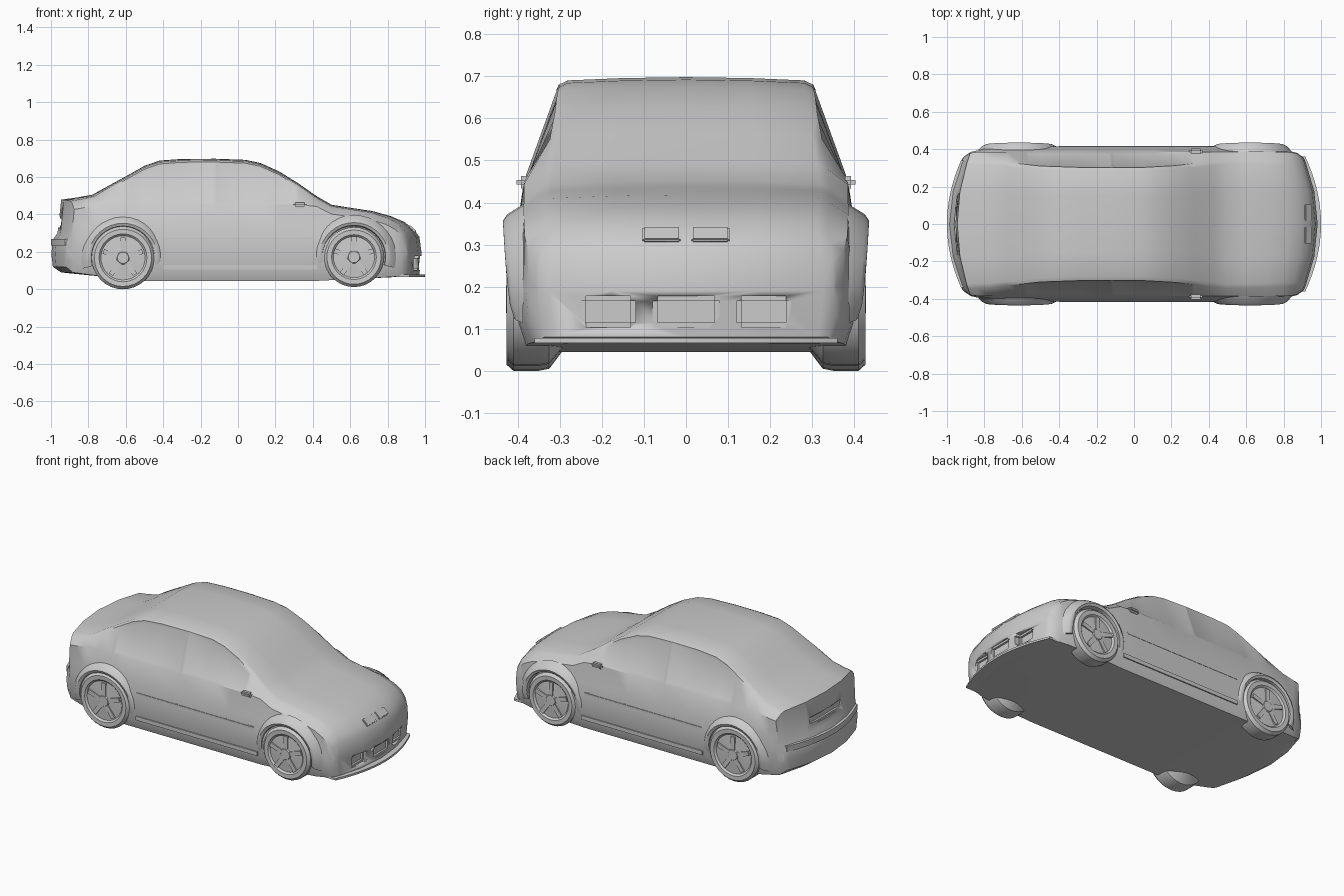
import bpy, bmesh, math
from mathutils import Matrix

cube = bpy.data.objects.get("Cube")
if cube:
    bpy.data.objects.remove(cube, do_unlink=True)

grey = bpy.data.materials.new("plain_grey")
grey.use_nodes = True
colour = (0.6, 0.6, 0.6, 1)
grey.diffuse_color = colour
grey.node_tree.nodes["Principled BSDF"].inputs["Base Color"].default_value = colour


def finish(name, bm, angle=35):
    bmesh.ops.remove_doubles(bm, verts=bm.verts, dist=0.0005)
    bmesh.ops.recalc_face_normals(bm, faces=bm.faces)
    mesh = bpy.data.meshes.new(name)
    bm.to_mesh(mesh)
    bm.free()
    mesh.materials.append(grey)
    ob = bpy.data.objects.new(name, mesh)
    bpy.context.collection.objects.link(ob)
    bpy.ops.object.select_all(action="DESELECT")
    ob.select_set(True)
    bpy.context.view_layer.objects.active = ob
    bpy.ops.object.shade_smooth_by_angle(angle=math.radians(angle))
    return ob


def box(name, centre, size, bevel, tilt=0.0):
    bm = bmesh.new()
    matrix = Matrix.Translation(centre) @ Matrix.Rotation(tilt, 4, "Y") @ Matrix.Diagonal((*size, 1))
    bmesh.ops.create_cube(bm, size=1, matrix=matrix)
    bmesh.ops.bevel(bm, geom=bm.edges[:], offset=bevel, segments=2, affect="EDGES")
    return finish(name, bm)


def loft(bm, rings, closed=True):
    """Skin a list of point rings; return the face rows and vertex rings."""
    verts = [[bm.verts.new(point) for point in ring] for ring in rings]
    count = len(verts[0])
    span = range(count if closed else count - 1)
    faces = []
    for a, b in zip(verts, verts[1:]):
        faces.append([bm.faces.new((a[j], a[(j + 1) % count], b[(j + 1) % count], b[j]))
                      for j in span])
    return faces, verts


def capped_loft(name, rings, angle=35):
    bm = bmesh.new()
    verts = loft(bm, rings)[1]
    bm.faces.new(verts[0])
    bm.faces.new(verts[-1])
    return finish(name, bm, angle)


def bow(x, y):
    """Round the nose and tail in plan."""
    ramp = max(0, (abs(x) - 0.6) / 0.4) ** 2
    return x - math.copysign(0.65 * ramp * y * y, x)


def sample(curve, x):
    """Read a value along a curve of (x, value) points."""
    for (x_a, a), (x_b, b) in zip(curve, curve[1:]):
        if x <= x_b:
            return a + (b - a) * (x - x_a) / (x_b - x_a)
    return curve[-1][1]


# Body outlines along the length, tail to nose
tail, nose = -.998, .982
roofline = [(tail, .19), (-.99, .265), (-.965, .3), (-.945, .48), (-.88, .488), (-.78, .505),
            (-.68, .56), (-.58, .615), (-.5, .66), (-.42, .688), (-.3, .697), (-.12, .698),
            (.04, .692), (.12, .675), (.22, .63), (.32, .568), (.42, .498), (.5, .452),
            (.6, .436), (.72, .418), (.82, .39), (.89, .36), (.94, .32), (.97, .28), (nose, .19)]
floorline = [(tail, .19), (-.99, .12), (-.945, .09), (-.5, .045), (.42, .045),
             (.94, .07), (.97, .08), (nose, .19)]
flanks = [(tail, .35), (-.945, .38), (-.78, .405), (-.68, .41), (.6, .41),
          (.82, .395), (.94, .375), (nose, .35)]
shoulders = [(tail, .35), (-.945, .345), (-.78, .34), (-.5, .31), (-.3, .303), (.04, .302),
             (.22, .312), (.5, .345), (.89, .335), (nose, .35)]
across = (0, .5, .93)


def section(x, top):
    floor, wide, upper = (sample(c, x) for c in (floorline, flanks, shoulders))
    height = top - floor
    belt = max(floor, min(.452, .89 * top))
    belt_wide = min(.385, wide)
    low_wide = wide - min(.02, height)
    half = [(f * low_wide, floor) for f in across]
    half += [(low_wide, floor),
             (wide, floor + min(.05, height / 4)),
             (wide + min(.005, height), floor + .55 * (belt - floor)),
             (wide - .3 * (wide - belt_wide), belt - .3 * (belt - floor)),
             (belt_wide, belt),
             (upper, top - min(.018, height / 10))]
    half += [(f * upper, top - f * f * min(.009, height / 20)) for f in reversed(across)]
    ring = half + [(-y, z) for y, z in reversed(half[1:-1])]
    return [(bow(x, y), y, z) for y, z in ring]


bm = bmesh.new()
rows, rings = loft(bm, [section(x, top) for x, top in roofline])
bmesh.ops.recalc_face_normals(bm, faces=bm.faces)

# Recessed side windows, split by the centre pillar
glass = 7
for strip in (glass, len(rings[0]) - 1 - glass):
    for rear, front in ((-.6, -.12), (-.12, .33)):
        panes = [row[strip] for row, a, b in zip(rows, roofline, roofline[1:])
                 if a[0] >= rear and b[0] <= front]
        bmesh.ops.inset_region(bm, faces=panes, thickness=.016, depth=-.005, use_even_offset=True)
body = finish("car_body", bm, 32)


# Air intakes and rear plate recess
def carve(centre, size):
    cutter = box("recess_cutter", centre, size, .012)
    cutter.hide_render = True
    recess = body.modifiers.new("recess", "BOOLEAN")
    recess.operation = "DIFFERENCE"
    recess.solver = "EXACT"
    recess.object = cutter
    bpy.context.view_layer.objects.active = body
    bpy.ops.object.modifier_apply(modifier=recess.name)
    bpy.data.objects.remove(cutter, do_unlink=True)


carve((1, 0, .14), (.09, .16, .075))
for s in (-1, 1):
    carve((.97, s * .185, .14), (.09, .13, .075))
carve((-.99, 0, .36), (.1, .32, .06))


# Front splitter and rear bumper ledge follow the plan curve
def curved_strip(name, x, half_width, low, high, depth):
    rings = []
    for i in range(17):
        y = half_width * (i / 8 - 1)
        outer = bow(x, y)
        inner = outer - math.copysign(depth, x)
        rings.append([(outer, y, low), (outer, y, high), (inner, y, high), (inner, y, low)])
    capped_loft(name, rings)


curved_strip("front_splitter", 1, .36, .066, .078, .07)
curved_strip("rear_bumper_ledge", -1, .34, .235, .27, .05)


# Wheels turned from a profile of (radius, distance from centre line)
def wheel(name, x, z, radius, s):
    profile = [(0, .27), (.09, .27), (radius - .005, .325), (radius, .35), (radius, .41),
               (radius - .015, .427), (radius - .04, .426), (radius - .05, .416),
               (.035, .422), (.03, .428), (0, .428)]
    turns = [math.tau * i / 32 for i in range(33)]
    bm = bmesh.new()
    loft(bm, [[(x + r * math.cos(a), s * y, z + r * math.sin(a)) for r, y in profile]
              for a in turns], closed=False)
    for spoke in range(5):
        a = math.tau * spoke / 5 + math.pi / 2
        matrix = (Matrix.Translation((x, s * .418, z)) @ Matrix.Rotation(-a, 4, "Y")
                  @ Matrix.Translation((.065, 0, 0)) @ Matrix.Diagonal((.09, .016, .026, 1)))
        bmesh.ops.create_cube(bm, size=1, matrix=matrix)
    finish(name, bm)


# Flared arch lips over the wheels, fading out at both ends
def arch(name, x, z, s):
    lip = [(.165, 0), (.17, .038), (.185, .045), (.2, .035), (.225, -.005)]
    rings = []
    for i in range(21):
        a = math.radians(-15 + 210 * i / 20)
        swell = .4 + .6 * math.sqrt(abs(math.sin(math.pi * i / 20)))
        rings.append([(x + r * math.cos(a), s * (.39 + out * swell), z + r * math.sin(a))
                      for r, out in lip])
    capped_loft(name, rings, 50)


for s, side in ((-1, "right"), (1, "left")):
    for x, z, radius, end in ((.62, .172, .16, "front"), (-.615, .168, .168, "rear")):
        wheel(f"{end}_{side}_wheel", x, z, radius, s)
        arch(f"{end}_{side}_arch", x, z, s)
    # Sill skirts, mirror stubs, door rub strips and grille plates
    box(side + "_sill", (.01, s * .395, .118), (.84, .045, .04), .008)
    box(side + "_mirror", (.33, s * .385, .448), (.07, .035, .03), .01)
    box(side + "_rub_strip", (0, s * .41, .27), (.8, .014, .018), .004)
    box(side + "_grille", (.932, s * .058, .324), (.05, .09, .012), .004, tilt=.72)
